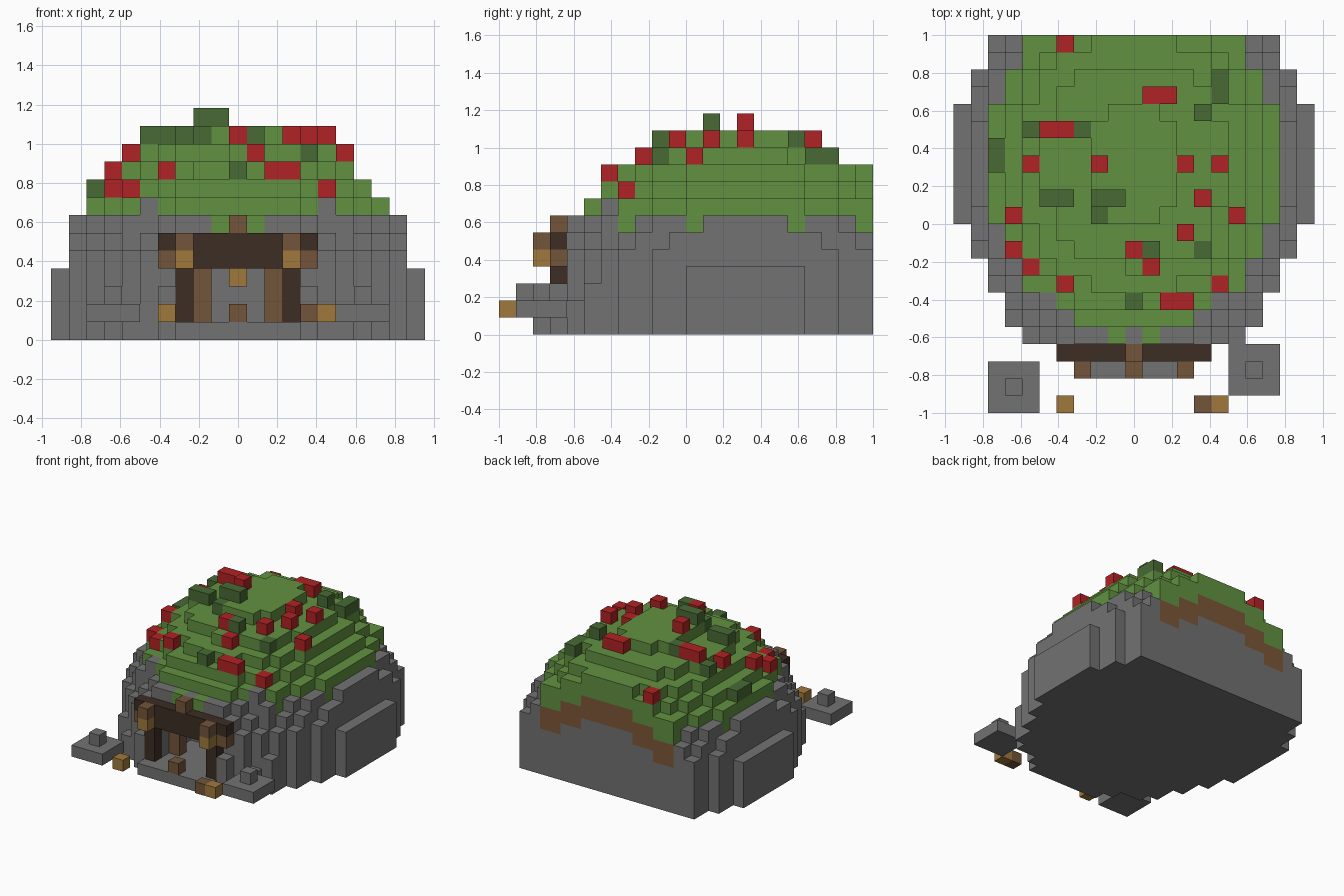
import bpy, bmesh, math
from mathutils import Vector

cube = bpy.data.objects.get("Cube")
if cube:
    bpy.data.objects.remove(cube, do_unlink=True)

U = 1 / 11          # edge of one block
BACK = 21           # last row of blocks; the hill is cut flat there

COLOURS = {
    "stone": (.168, .168, .168),
    "grass": (.122, .283, .053),
    "leaf": (.065, .144, .034),
    "flower": (.434, .016, .018),
    "dirt": (.2, .095, .038),
    "wood": (.17, .089, .042),
    "dark_wood": (.045, .026, .018),
    "lamp": (.35, .19, .045),
}
MATERIALS = {}
for name, rgb in COLOURS.items():
    mat = bpy.data.materials.new(name)
    mat.use_nodes = True
    mat.diffuse_color = (*rgb, 1)
    mat.node_tree.nodes["Principled BSDF"].inputs["Base Color"].default_value = (*rgb, 1)
    MATERIALS[name] = mat

parts = {}          # part name -> (colour, set of cells)
owner = {}          # cell -> part name


def put(part, colour, xs, ys, zs):
    """Fill a box of cells; a later part replaces an earlier one."""
    cells = parts.setdefault(part, (colour, set()))[1]
    for x in xs:
        for y in ys:
            for z in zs:
                if (x, y, z) in owner:
                    parts[owner[x, y, z]][1].discard((x, y, z))
                owner[x, y, z] = part
                cells.add((x, y, z))


def carve(xs, ys, zs):
    for x in xs:
        for y in ys:
            for z in zs:
                part = owner.pop((x, y, z), None)
                if part:
                    parts[part][1].discard((x, y, z))


def span(a, b):
    return range(a, b + 1)


def height(x, y):
    """Top block of the domed hill in one column."""
    rest = 113 - x * x - (.875 * (y - 14)) ** 2
    top = int(math.sqrt(max(rest, 0)) + .8)
    if abs(x) == 10:
        top = min(top, 3)
    if y >= BACK - 1:
        top = min(top, 9)
    return max(top, 0)


# Domed hill: stone core, grass skin, dirt band on the cut back
half_widths = [6, 7, 7, 8, 8, 9, 9] + [10] * 7 + [9, 9, 8, 8]
for y, half in enumerate(half_widths, start=4):
    for x in span(-half, half):
        top = height(x, y)
        grassy = top >= 7 and not (y < 7 and abs(x) > 4)
        put("hill_rock", "stone", [x], [y], span(0, top))
        if grassy:
            put("grass_cover", "grass", [x], [y], span(top - 1, top))
            if y == BACK:
                put("back_dirt", "dirt", [x], [y], span(top - 3, top - 2))
put("grass_cover", "grass", (-1, 1), [4], [6])

# Flowers and bushes sit on top of the hill
flowers = [(-4, 21), (1, 18), (2, 18), (-5, 16), (-4, 16), (-6, 14), (-2, 14), (3, 14),
           (5, 14), (4, 12), (6, 11), (-7, 11), (3, 10), (0, 9), (-7, 9), (1, 8),
           (-6, 8), (-4, 7), (5, 7), (2, 6), (3, 6)]
bushes = [(5, 18), (5, 19), (4, 17), (-6, 16), (-3, 16), (-8, 14), (-8, 15), (-5, 12),
          (-4, 12), (-2, 12), (-1, 12), (-2, 11), (4, 9), (1, 9), (0, 6)]
for spots, part, colour in ((flowers, "flowers", "flower"), (bushes, "bushes", "leaf")):
    for x, y in spots:
        put(part, colour, [x], [y], [height(x, y) + 1])

# Entrance tunnel and its doorstep
carve(span(-2, 2), span(4, 7), span(1, 3))
put("doorstep", "stone", span(-4, 4), [3], [0])
put("doorstep", "stone", span(-3, 3), [2], [0])

# Timber door frame, mirrored left and right
put("door_beam", "dark_wood", span(-4, 4), [3], span(4, 5))
put("beam_peg", "wood", [0], [3], [6])
for side in (-1, 1):
    put("door_posts", "dark_wood", [3 * side], [3], span(1, 3))
    put("inner_posts", "wood", [2 * side], [5], span(1, 3))
    put("beam_ends", "wood", [4 * side], [3], [4])
    put("lamp_brackets", "wood", [3 * side], [2], [5])
    put("hanging_lamps", "lamp", [3 * side], [2], [4])
    put("door_rubble", "stone", [4 * side], [3], span(1, 2))
put("tunnel_lamp", "lamp", [0], [5], [3])
put("step_block", "wood", [0], [2], [1])

# Loose slabs with pebbles, and small ground lamps
put("left_slab", "stone", span(6, 8), span(1, 3), [1])
put("left_pebble", "stone", [7], [2], [2])
put("right_slab", "stone", span(-8, -6), span(0, 2), [1])
put("right_pebble", "stone", [-7], [1], [2])
put("ground_lamps", "lamp", (-4, 5), [0], [1])
put("lamp_stump", "wood", [4], [0], [1])

# Turn every part into a mesh of its exposed block faces
for part, (colour, cells) in parts.items():
    bm = bmesh.new()
    verts = {}

    def corner(p):
        key = tuple(round(c) for c in p)
        if key not in verts:
            x, y, z = key
            verts[key] = bm.verts.new(((x - .5) * U, y * U - 1, z * U))
        return verts[key]

    for cell in sorted(cells):
        base = Vector(cell)
        for axis in range(3):
            u, v = Vector(), Vector()
            u[(axis + 1) % 3] = v[(axis + 2) % 3] = 1
            for side in (0, 1):
                step = Vector()
                step[axis] = 2 * side - 1
                if tuple(round(c) for c in base + step) in owner:
                    continue
                start = base.copy()
                start[axis] += side
                loop = [start, start + u, start + u + v, start + v]
                if not side:
                    loop.reverse()
                bm.faces.new([corner(p) for p in loop])
    mesh = bpy.data.meshes.new(part)
    bm.to_mesh(mesh)
    bm.free()
    mesh.materials.append(MATERIALS[colour])
    bpy.context.collection.objects.link(bpy.data.objects.new(part, mesh))
